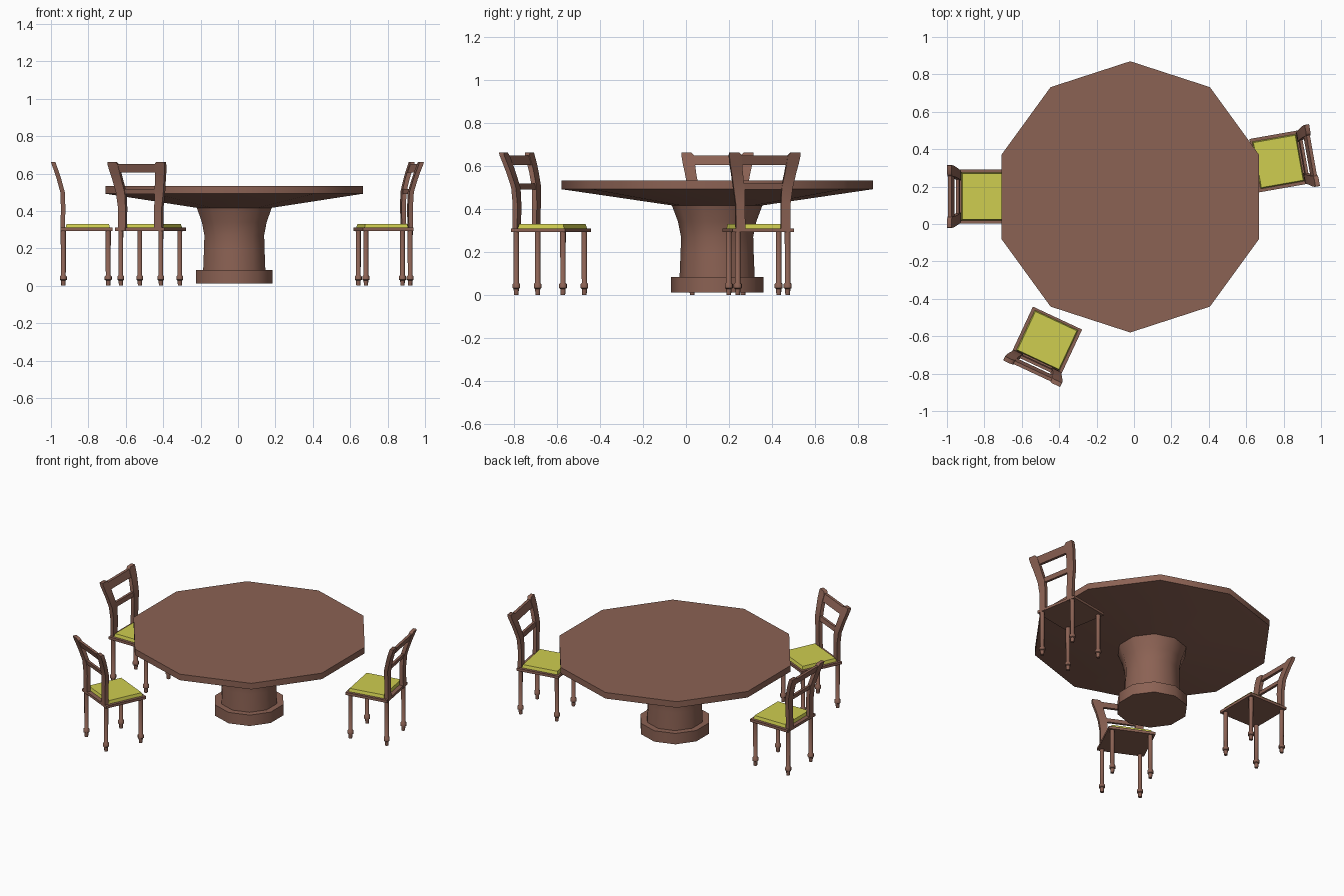
import bpy
import bmesh
from math import cos, sin, pi, radians
from mathutils import Matrix

cube = bpy.data.objects.get("Cube")
if cube:
    bpy.data.objects.remove(cube)


def material(name, color):
    m = bpy.data.materials.new(name)
    m.use_nodes = True
    m.diffuse_color = color
    m.node_tree.nodes["Principled BSDF"].inputs["Base Color"].default_value = color
    return m


wood = material("brown wood", (0.26, 0.122, 0.088, 1))
fabric = material("yellow fabric", (0.62, 0.61, 0.08, 1))


def loft(name, rings, mat, place):
    """Skin a list of equal-sized closed rings and cap both ends."""
    bm = bmesh.new()
    loops = [[bm.verts.new(p) for p in ring] for ring in rings]
    n = len(loops[0])
    for a, b in zip(loops, loops[1:]):
        for i in range(n):
            j = (i + 1) % n
            bm.faces.new((a[i], a[j], b[j], b[i]))
    bm.faces.new(loops[0])
    bm.faces.new(loops[-1])
    bmesh.ops.recalc_face_normals(bm, faces=bm.faces)
    mesh = bpy.data.meshes.new(name)
    bm.to_mesh(mesh)
    bm.free()
    mesh.materials.append(mat)
    ob = bpy.data.objects.new(name, mesh)
    bpy.context.collection.objects.link(ob)
    ob.matrix_world = place
    bpy.ops.object.select_all(action='DESELECT')
    ob.select_set(True)
    bpy.context.view_layer.objects.active = ob
    bpy.ops.object.shade_smooth_by_angle(angle=radians(50))
    return ob


def lathe(name, profile, sides, place):
    rings = [[(r * cos(pi / 2 + 2 * pi * i / sides),
               r * sin(pi / 2 + 2 * pi * i / sides), z) for i in range(sides)]
             for r, z in profile]
    return loft(name, rings, wood, place)


def rect(x0, x1, y0, y1, z):
    return [(x0, y0, z), (x1, y0, z), (x1, y1, z), (x0, y1, z)]


# Table: ten-sided top with a sloping underside, flared column and plinth
table = Matrix.Translation((-0.02, 0.145, 0))
lathe("table_top", [(0.2, 0.415), (0.725, 0.492), (0.725, 0.532)], 10, table)
lathe("table_column", [(0.175, 0.08), (0.17, 0.2), (0.168, 0.27), (0.182, 0.34),
                       (0.212, 0.42)], 10, table)
lathe("table_base", [(0.215, 0.012), (0.215, 0.084)], 10, table)

# Chair back post stations: height, depth, inner and outer half width
POST = [(0.295, -0.125, 0.085, 0.128), (0.42, -0.123, 0.085, 0.129),
        (0.5, -0.126, 0.088, 0.14), (0.57, -0.145, 0.1, 0.153),
        (0.61, -0.158, 0.105, 0.162), (0.648, -0.172, 0.108, 0.168),
        (0.662, -0.176, 0.122, 0.167)]
LEG = [(0.011, 0), (0.013, 0.028), (0.019, 0.032), (0.019, 0.05),
       (0.013, 0.056), (0.014, 0.3)]


def rail(name, half, z0, y0, z1, y1, thick, place):
    """Crossbar that leans with the back."""
    t = thick / 2
    rings = [[(x, y0 - t, z0), (x, y0 + t, z0), (x, y1 + t, z1), (x, y1 - t, z1)]
             for x in (-half, half)]
    loft(name, rings, wood, place)


def chair(prefix, x, y, turn):
    place = Matrix.Translation((x, y, 0)) @ Matrix.Rotation(radians(turn), 4, 'Z')
    # Seat
    loft(prefix + "_seat_frame", [rect(-0.145, 0.145, -0.136, 0.14, z)
                                  for z in (0.293, 0.31)], wood, place)
    loft(prefix + "_seat_cushion", [rect(-0.128, 0.128, -0.11, 0.128, 0.308),
                                    rect(-0.122, 0.122, -0.105, 0.122, 0.33)],
         fabric, place)
    # Legs and back posts, mirrored left and right
    for side, label in ((-1, "right"), (1, "left")):
        for depth, end in ((0.118, "front"), (-0.122, "back")):
            lathe(f"{prefix}_{end}_leg_{label}", LEG, 8,
                  place @ Matrix.Translation((side * 0.118, depth, 0)))
        rings = [rect(side * a, side * b, d - 0.012, d + 0.012, z)
                 for z, d, a, b in POST]
        loft(f"{prefix}_back_post_{label}", rings, wood, place)
    # Crossbars
    rail(prefix + "_top_rail", 0.112, 0.605, -0.156, 0.65, -0.173, 0.018, place)
    rail(prefix + "_middle_rail", 0.095, 0.49, -0.125, 0.518, -0.131, 0.016, place)


chair("side_chair", -0.812, 0.147, -90)
chair("front_chair", -0.468, -0.63, -25)
chair("far_chair", 0.78, 0.336, 100)
